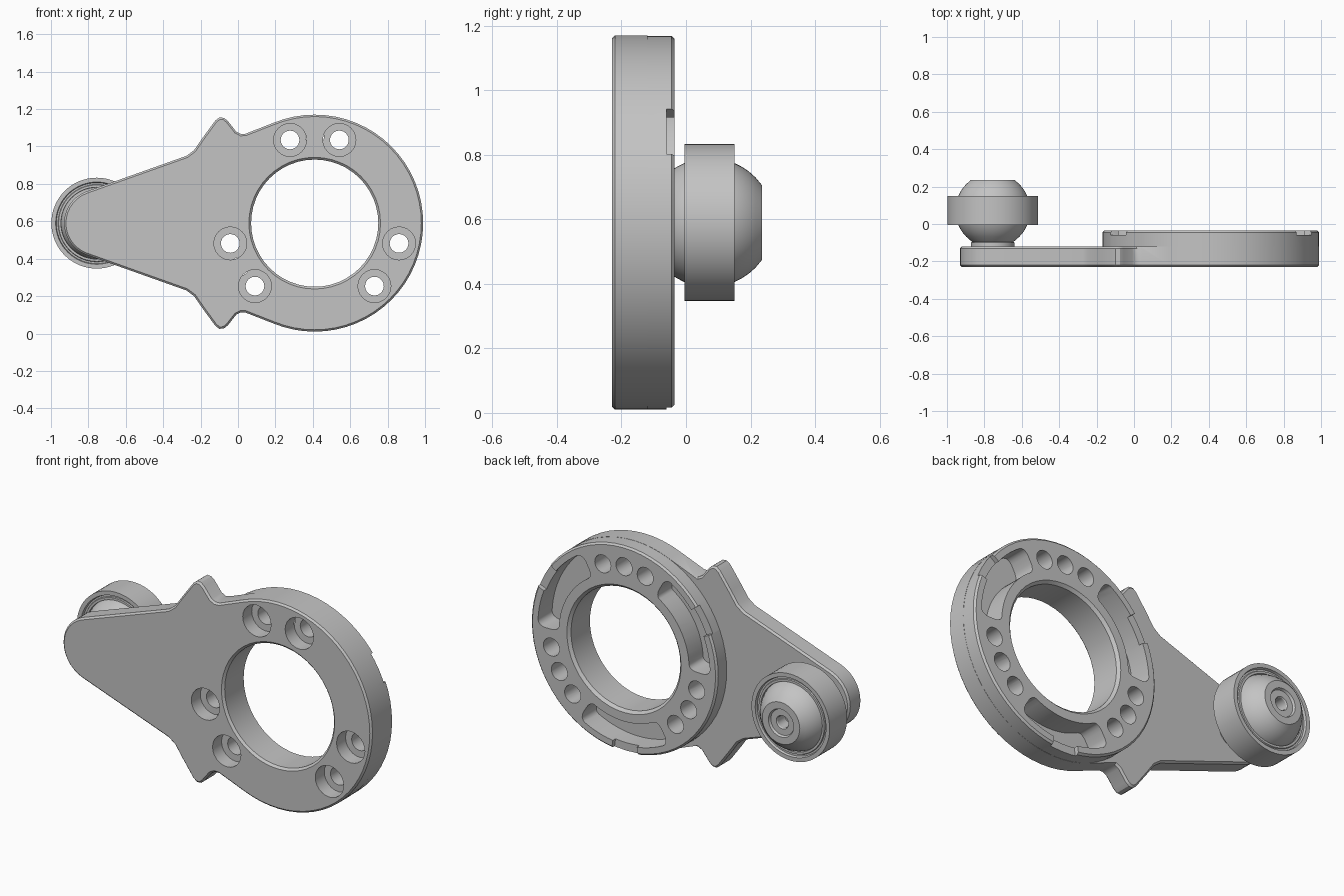
import bpy, bmesh
from math import sin, cos, radians, sqrt, pi

if "Cube" in bpy.data.objects:
    bpy.data.objects.remove(bpy.data.objects["Cube"], do_unlink=True)

grey = bpy.data.materials.new("machined_grey")
grey.use_nodes = True
colour = (0.55, 0.55, 0.55, 1)
grey.diffuse_color = colour
for node in grey.node_tree.nodes:
    if node.type == "BSDF_PRINCIPLED":
        node.inputs["Base Color"].default_value = colour

CX, CZ, R = 0.41, 0.59, 0.58      # flange centre and radius
BX = -0.755                       # roller axis
FRONT, ARM_BACK, BACK = -0.23, -0.12, -0.035


def finish(bm, name):
    bmesh.ops.recalc_face_normals(bm, faces=bm.faces[:])
    mesh = bpy.data.meshes.new(name)
    bm.to_mesh(mesh)
    bm.free()
    mesh.materials.append(grey)
    obj = bpy.data.objects.new(name, mesh)
    bpy.context.collection.objects.link(obj)
    return obj


def lathe(name, profile, x, z, segments=64, closed=False):
    """Spin (radius, y) points around an axis along y."""
    bm = bmesh.new()
    rings = []
    for i in range(segments):
        a = 2 * pi * i / segments
        rings.append([bm.verts.new((x + r * cos(a), y, z + r * sin(a))) for r, y in profile])
    n = len(profile)
    for i in range(segments):
        a, b = rings[i], rings[(i + 1) % segments]
        for j in range(n if closed else n - 1):
            k = (j + 1) % n
            bm.faces.new((a[j], a[k], b[k], b[j]))
    bmesh.ops.remove_doubles(bm, verts=bm.verts[:], dist=1e-5)
    return finish(bm, name)


def prism(points, y0, y1):
    """Extrude an (x, z) outline along y."""
    bm = bmesh.new()
    a = [bm.verts.new((x, y0, z)) for x, z in points]
    b = [bm.verts.new((x, y1, z)) for x, z in points]
    bm.faces.new(a)
    bm.faces.new(b)
    for i in range(len(a)):
        j = (i + 1) % len(a)
        bm.faces.new((a[i], a[j], b[j], b[i]))
    bmesh.ops.recalc_face_normals(bm, faces=bm.faces[:])
    return bm


def polar(r, deg):
    return CX + r * cos(radians(deg)), CZ + r * sin(radians(deg))


def sector(name, r0, r1, mid, half, y0, y1, rounding=0):
    steps = [mid + half * (i / 8 - 1) for i in range(17)]
    points = [polar(r1, a) for a in steps] + [polar(r0, a) for a in reversed(steps)]
    bm = prism(points, y0, y1)
    if rounding:
        corners = [e for e in bm.edges
                   if abs(e.verts[0].co.y - e.verts[1].co.y) > 0.01
                   and e.calc_face_angle() > 1]
        bmesh.ops.bevel(bm, geom=corners, offset=rounding, segments=4,
                        profile=0.5, affect="EDGES")
    return finish(bm, name)


def boolean(target, tool, operation="DIFFERENCE"):
    mod = target.modifiers.new("cut", "BOOLEAN")
    mod.object, mod.operation, mod.solver = tool, operation, "EXACT"
    bpy.context.view_layer.objects.active = target
    bpy.ops.object.modifier_apply(modifier=mod.name)
    bpy.data.objects.remove(tool, do_unlink=True)


def smooth(obj):
    bpy.ops.object.select_all(action="DESELECT")
    obj.select_set(True)
    bpy.context.view_layer.objects.active = obj
    bpy.ops.object.shade_smooth_by_angle(angle=radians(30))


# Plate outline: upper half from flange arc to arm tip, then mirrored
upper = [polar(R, 112.5 * i / 20) for i in range(1, 21)]
upper += [(0.04, 1.068), (0.015, 1.067), (-0.01, 1.08), (-0.055, 1.137), (-0.075, 1.153),
          (-0.1, 1.155), (-0.122, 1.138), (-0.19, 1.045), (-0.235, 0.98), (-0.275, 0.95)]
upper += [(-0.75 + 0.18 * cos(radians(a)), CZ + 0.18 * sin(radians(a)))
          for a in range(110, 180, 10)]
outline = [polar(R, 0)] + upper + [(-0.93, CZ)] + [(x, 2 * CZ - z) for x, z in reversed(upper)]
bm = prism(outline, FRONT, ARM_BACK)
rim = [e for e in bm.edges
       if all(v.co.y < FRONT + 0.01 for v in e.verts)
       or all(v.co.y > ARM_BACK - 0.01 and v.co.x < 0.1 for v in e.verts)]
bmesh.ops.bevel(bm, geom=rim, offset=0.01, segments=1, affect="EDGES")
body = finish(bm, "arm_and_flange")

# Raised flange at the back
boss = lathe("flange", [(0, -0.135), (R - 0.001, -0.135), (R - 0.001, BACK - 0.01),
                        (R - 0.011, BACK), (0, BACK)], CX, CZ)
boolean(body, boss, "UNION")

# Central bore with chamfered mouths
boolean(body, lathe("bore", [(0, -0.3), (0.352, -0.3), (0.352, FRONT), (0.34, FRONT + 0.012),
                             (0.34, BACK - 0.015), (0.355, BACK), (0.355, 0.1), (0, 0.1)],
                    CX, CZ, 48))

# Three groups of holes alternating with three pockets and rim notches
for group in (90, 210, 330):
    for offset in (-16.5, 16.5):
        x, z = polar(0.464, group + offset)
        boolean(body, lathe("bolt_hole", [(0, -0.3), (0.088, -0.3), (0.088, -0.15),
                                          (0.05, -0.15), (0.05, 0.1), (0, 0.1)], x, z, 24))
    x, z = polar(0.464, group)
    boolean(body, lathe("pin_hole", [(0, -0.15), (0.05, -0.15), (0.05, 0.1), (0, 0.1)],
                        x, z, 24))
    mid = group - 60
    boolean(body, sector("pocket", 0.405, 0.535, mid, 31, -0.16, 0.1, 0.045))
    boolean(body, sector("notch", 0.5, 0.65, mid - 0.5, 8, -0.06, 0.1))
smooth(body)

# Ball stud: neck, sphere and socketed end
mid_y, ball_r = 0.0725, 0.2
arc = []
for i in range(17):
    y = -0.088 + (0.235 + 0.088) * i / 16
    arc.append((sqrt(ball_r ** 2 - (y - mid_y) ** 2), y))
stud = lathe("ball_stud", [(0, -0.13), (0.117, -0.13), (0.117, -0.1), (0.11, -0.096)] + arc
             + [(0.078, 0.235), (0.072, 0.222), (0.038, 0.222), (0.034, 0.216),
                (0.034, 0.15), (0, 0.15)], BX, CZ, 48)
smooth(stud)

# Roller ring around the ball, with a groove on each face
half = [(0.243, 0.0775), (0.22, 0.0775), (0.216, 0.064), (0.207, 0.064),
        (0.204, 0.07), (0.192, 0.07), (0.19, 0.05)]
profile = [(r, mid_y + d) for r, d in half] + [(r, mid_y - d) for r, d in reversed(half)]
smooth(lathe("roller_ring", profile, BX, CZ, 64, closed=True))
